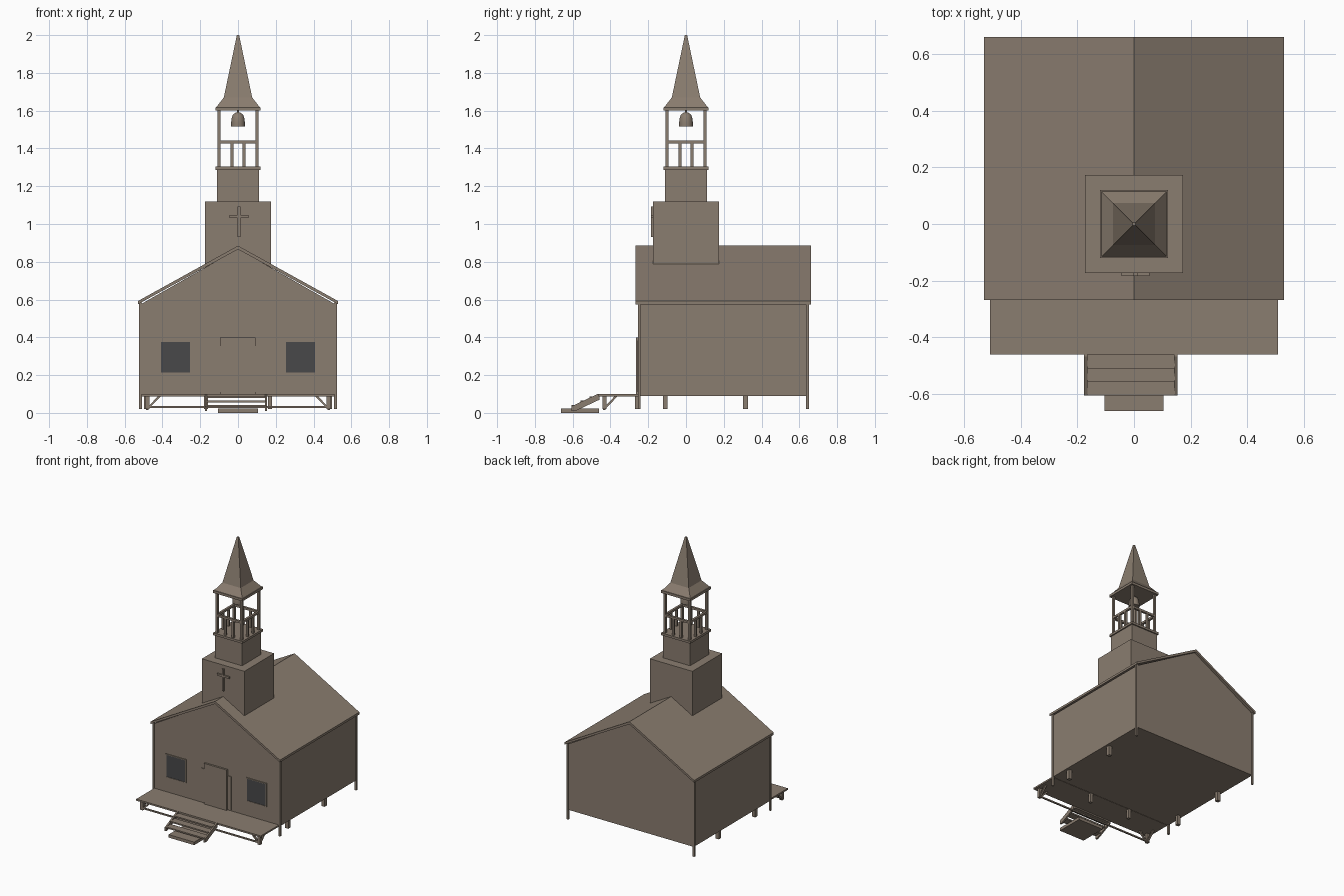
import bpy, bmesh, math
from mathutils import Vector

if "Cube" in bpy.data.objects:
    bpy.data.objects.remove(bpy.data.objects["Cube"])


def material(name, rgb):
    m = bpy.data.materials.new(name)
    m.diffuse_color = (*rgb, 1)
    m.use_nodes = True
    m.node_tree.nodes["Principled BSDF"].inputs["Base Color"].default_value = m.diffuse_color
    return m


WOOD = material("weathered wood", (0.255, 0.205, 0.160))
GLASS = material("dark window", (0.065, 0.065, 0.068))


def finish(name, bm, mat=WOOD):
    bmesh.ops.recalc_face_normals(bm, faces=bm.faces)
    me = bpy.data.meshes.new(name)
    bm.to_mesh(me)
    bm.free()
    me.materials.append(mat)
    ob = bpy.data.objects.new(name, me)
    bpy.context.collection.objects.link(ob)
    return ob


def box(name, x0, x1, y0, y1, z0, z1, mat=WOOD):
    bm = bmesh.new()
    bmesh.ops.create_cube(bm, size=1)
    for v in bm.verts:
        v.co = ((x0 + x1) / 2 + v.co.x * (x1 - x0),
                (y0 + y1) / 2 + v.co.y * (y1 - y0),
                (z0 + z1) / 2 + v.co.z * (z1 - z0))
    return finish(name, bm, mat)


def post(name, x, y, z0, z1, w):
    return box(name, x - w / 2, x + w / 2, y - w / 2, y + w / 2, z0, z1)


def prism(name, pts, a, b, axis="y"):
    """Extrude a 2D profile (x,z) along y, or (y,z) along x."""
    bm = bmesh.new()
    place = (lambda p, t: (p[0], t, p[1])) if axis == "y" else (lambda p, t: (t, p[0], p[1]))
    f = bm.faces.new([bm.verts.new(place(p, a)) for p in pts])
    ext = bmesh.ops.extrude_face_region(bm, geom=[f])["geom"]
    d = Vector((0, b - a, 0)) if axis == "y" else Vector((b - a, 0, 0))
    bmesh.ops.translate(bm, vec=d, verts=[v for v in ext if isinstance(v, bmesh.types.BMVert)])
    return finish(name, bm)


def rings(name, profile, sides, smooth=False):
    """Stack of (half width, z) rings around the tower axis."""
    bm = bmesh.new()
    k = math.sqrt(2) if sides == 4 else 1
    loops = []
    for r, z in profile:
        loops.append([bm.verts.new((r * k * math.cos(2 * math.pi * (i + .5) / sides),
                                    r * k * math.sin(2 * math.pi * (i + .5) / sides), z))
                      for i in range(sides)])
    for lo, hi in zip(loops, loops[1:]):
        for i in range(sides):
            j = (i + 1) % sides
            bm.faces.new((lo[i], lo[j], hi[j], hi[i]))
    bm.faces.new(loops[0])
    bm.faces.new(loops[-1])
    for f in bm.faces:
        f.smooth = smooth and len(f.verts) == 4
    return finish(name, bm)


# Main hall and gabled roof
prism("hall", [(-.515, .09), (.515, .09), (.515, .575), (0, .868), (-.515, .575)], -.25, .645)
prism("roof", [(-.53, .575), (-.53, .592), (0, .885), (.53, .592), (.53, .575), (0, .866)], -.268, .662)

# Corner posts and foundation posts
for s in (-1, 1):
    for y in (-.248, .643):
        post("corner_post", s * .516, y, .02, .585, .014)
    for y in (-.11, .315):
        post("foundation_post", s * .485, y, .02, .09, .026)
    post("inner_foundation_post", s * .17, -.26, .02, .09, .022)

# Porch deck with posts, braces and lower rails
box("porch_deck", -.51, .51, -.462, -.25, .088, .1)
for s in (-1, 1):
    post("porch_post", s * .48, -.432, .02, .09, .022)
    prism("porch_brace", [(s * .478, .03), (s * .424, .088), (s * .408, .088), (s * .478, .016)],
          -.44, -.426)
    prism("porch_side_brace", [(-.432, .03), (-.378, .088), (-.362, .088), (-.432, .016)],
          s * .48 - .007, s * .48 + .007, "x")
box("porch_lower_rail", -.48, .48, -.437, -.427, .026, .036)

# Stairs: ground block, treads and sloped stringers
box("bottom_step", -.105, .105, -.662, -.46, 0, .022)
for y, z in ((-.578, .042), (-.53, .066), (-.484, .088)):
    box("stair_tread", -.165, .145, y - .028, y + .026, z - .01, z)
for x in (-.176, .142):
    prism("stair_stringer", [(-.606, .01), (-.606, .035), (-.468, .1), (-.458, .1), (-.458, .07), (-.585, .01)],
          x, x + .012, "x")

# Door with side panels
box("door", -.095, .092, -.264, -.248, .1, .4)
for s in (-1, 1):
    x = s * .108
    box("door_side_panel", x - .015, x + .015, -.257, -.248, .11, .355)

# Front windows with slim frames
for s in (-1, 1):
    x, z = s * .33, .295
    box("window_pane", x - .078, x + .078, -.2555, -.2485, z - .08, z + .083, GLASS)
    for t in (-1, 1):
        box("window_side_frame", x + t * .08 - .003, x + t * .08 + .003, -.257, -.248, z - .086, z + .088)
        box("window_cross_frame", x - .083, x + .083, -.257, -.248, z + t * .084 - .003, z + t * .084 + .003)

# Tower stages
box("tower_base", -.174, .174, -.174, .174, .74, 1.118)
box("tower_middle", -.111, .111, -.111, .111, 1.11, 1.29)
box("belfry_floor", -.12, .12, -.12, .12, 1.287, 1.304)

# Cross on the tower front
box("cross_upright", -.003, .012, -.184, -.172, .93, 1.093)
box("cross_bar", -.045, .055, -.184, -.172, 1.033, 1.048)

# Belfry posts, rails and balusters
for s in (-1, 1):
    for t in (-1, 1):
        post("belfry_post", s * .1, t * .1, 1.3, 1.605, .016)
        post("front_baluster", s * .032, t * .1, 1.3, 1.43, .016)
        post("side_baluster", t * .1, s * .032, 1.3, 1.43, .016)
    box("belfry_rail", -.1, .1, s * .1 - .008, s * .1 + .008, 1.425, 1.441)
    box("belfry_side_rail", s * .1 - .008, s * .1 + .008, -.1, .1, 1.425, 1.441)

# Bell
rings("bell", [(.037, 1.515), (.037, 1.535), (.034, 1.56), (.028, 1.577), (.015, 1.588), (.005, 1.592)], 20, True)
rings("bell_hanger", [(.005, 1.585), (.005, 1.605)], 8)

# Spire with flared eaves
rings("spire_eave", [(.12, 1.6), (.12, 1.618)], 4)
rings("spire", [(.116, 1.617), (.075, 1.67), (.006, 2.0)], 4)
